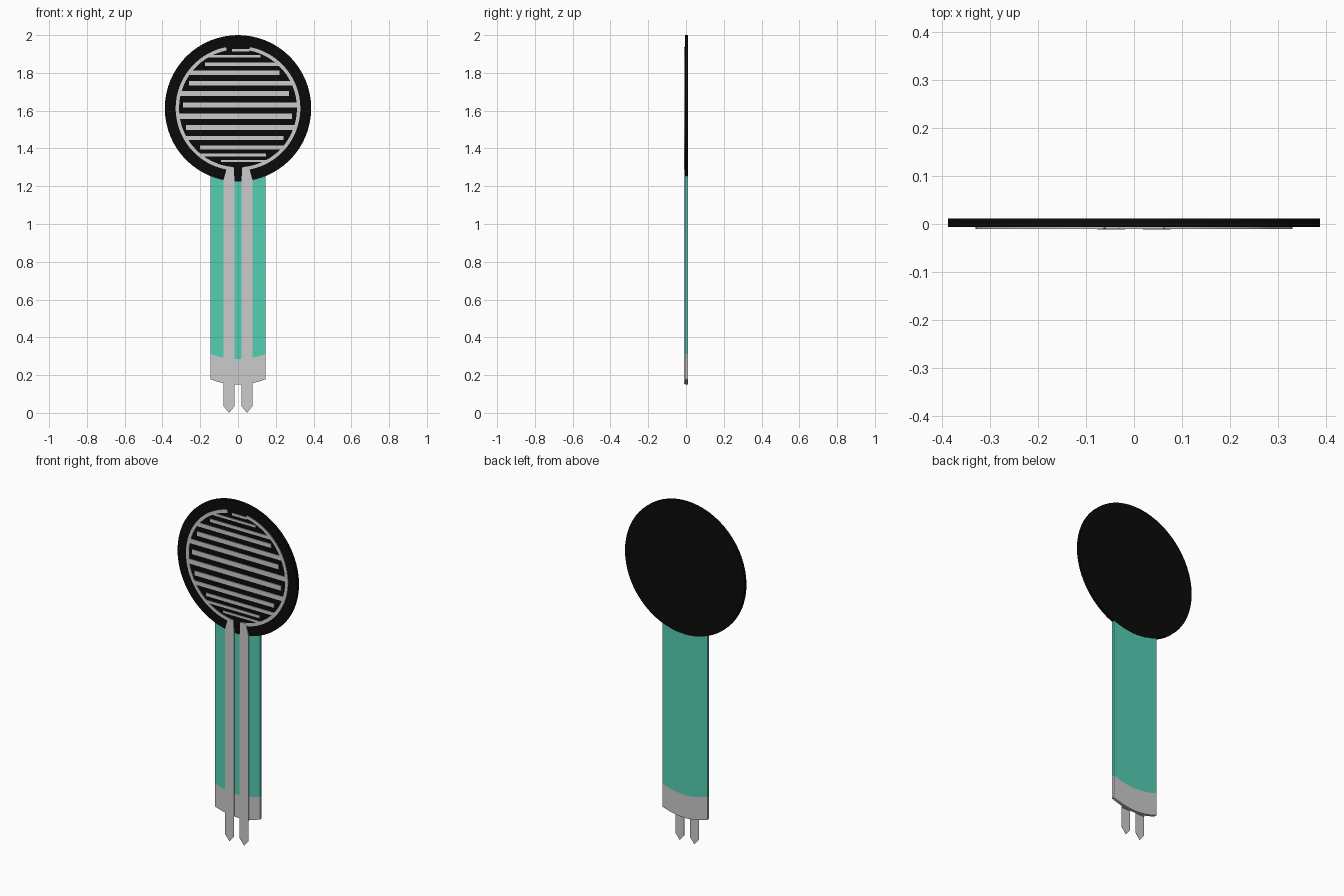
import bpy, bmesh, math

if "Cube" in bpy.data.objects:
    bpy.data.objects.remove(bpy.data.objects["Cube"])

CZ, R = 1.6125, 0.3875      # sensing disc centre height and radius
W = 0.146                   # half width of the tail
FRONT, BACK = -0.006, 0.011  # film thickness
TOP = -0.011                # front of the raised conductors


def material(name, rgb):
    m = bpy.data.materials.new(name)
    m.diffuse_color = (*rgb, 1)
    m.use_nodes = True
    m.node_tree.nodes["Principled BSDF"].inputs["Base Color"].default_value = m.diffuse_color
    return m


def prisms(name, outlines, y0, y1, mat=None):
    """Extrude x-z outlines between two depths into one object."""
    bm = bmesh.new()
    for pts in outlines:
        a = [bm.verts.new((x, y0, z)) for x, z in pts]
        b = [bm.verts.new((x, y1, z)) for x, z in pts]
        bm.faces.new(a)
        bm.faces.new(b[::-1])
        n = len(pts)
        for i in range(n):
            j = (i + 1) % n
            bm.faces.new((a[j], a[i], b[i], b[j]))
    bmesh.ops.recalc_face_normals(bm, faces=bm.faces)
    me = bpy.data.meshes.new(name)
    bm.to_mesh(me)
    bm.free()
    ob = bpy.data.objects.new(name, me)
    bpy.context.collection.objects.link(ob)
    if mat:
        me.materials.append(mat)
    return ob


def arc(r, a0, a1, n, cz=CZ):
    return [(r * math.cos(math.radians(a0 + (a1 - a0) * i / n)),
             cz + r * math.sin(math.radians(a0 + (a1 - a0) * i / n))) for i in range(n + 1)]


def sag(z_mid, z_edge, n=10):
    """Shallow curve across the tail, left to right."""
    return [(W * t, z_mid + (z_edge - z_mid) * t * t)
            for t in (-1 + 2 * i / n for i in range(n + 1))]


def rect(x0, x1, z, h):
    return [(x0, z - h / 2), (x1, z - h / 2), (x1, z + h / 2), (x0, z + h / 2)]


def flip(pts):
    return [(-x, z) for x, z in pts]


black = material("black_film", (0.003, 0.003, 0.003))
teal = material("teal_film", (0.09, 0.62, 0.45))

# Sensing disc
prisms("sensing_disc", [arc(R, 0, 360, 64)[:-1]], FRONT, BACK, black)

# Tail, meeting the disc rim at the top
half = math.degrees(math.asin(W / R))
rim = arc(R, -90 + half, -90 - half, 10)
prisms("tail_film", [sag(0.285, 0.312) + rim], FRONT, BACK, teal)
prisms("tail_end", [sag(0.15, 0.178) + sag(0.285, 0.312)[::-1]], FRONT, BACK)

# Two raised traces running up onto the disc
trace = [(0.019, 0.152), (0.076, 0.152), (0.076, 1.235), (0.058, 1.30), (0.022, 1.30), (0.019, 1.235)]
prisms("traces", [trace, flip(trace)], TOP, FRONT)

# Thin solder pins
pin = [(0.0475, 0.0), (0.076, 0.035), (0.076, 0.16), (0.019, 0.16), (0.019, 0.035)]
prisms("pins", [pin, flip(pin)], TOP, TOP + 0.001)

# Split conductor ring
ring = arc(0.33, -85, 79, 36) + arc(0.312, 79, -85, 36)
prisms("conductor_ring", [ring, flip(ring)], TOP + 0.001, FRONT)

# Interleaved fingers: height, free end, thickness; they join the opposite side of the ring
fingers = [(1.887, 0.12, 0.013), (1.845, -0.175, 0.018), (1.80, 0.22, 0.023),
           (1.745, -0.26, 0.026), (1.69, 0.27, 0.027), (1.63, -0.29, 0.028),
           (1.57, 0.287, 0.028), (1.51, -0.275, 0.027), (1.455, 0.24, 0.023),
           (1.405, -0.20, 0.019), (1.365, 0.147, 0.015), (1.333, -0.09, 0.012)]
bars = [rect(-0.032, 0.062, 1.919, 0.014)]
for z, free, h in fingers:
    root = math.copysign(math.sqrt(0.318 ** 2 - (z - CZ) ** 2), -free)
    bars.append(rect(min(free, root), max(free, root), z, h))
prisms("conductor_fingers", bars, TOP + 0.001, FRONT)
